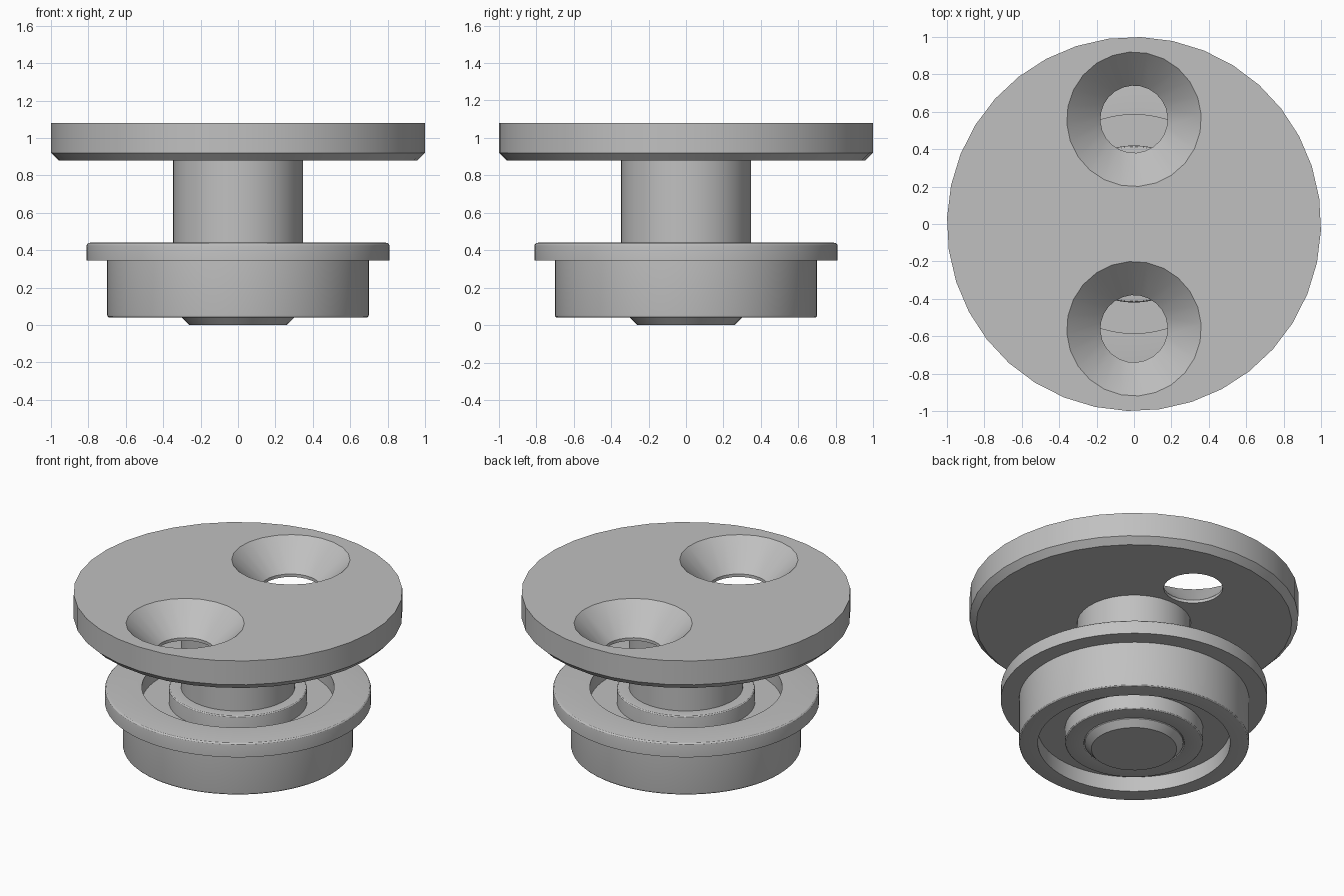
import bpy
import bmesh
from math import cos, sin, radians, tau
from mathutils import Vector

if "Cube" in bpy.data.objects:
    bpy.data.objects.remove(bpy.data.objects["Cube"], do_unlink=True)

GREY = (0.53, 0.53, 0.53, 1)
metal = bpy.data.materials.new("grey metal")
metal.use_nodes = True
metal.diffuse_color = GREY
metal.node_tree.nodes["Principled BSDF"].inputs["Base Color"].default_value = GREY


def fillet(profile, steps=3):
    """Round each (radius, height, rounding) corner of a closed profile."""
    points = []
    for i, (r, z, size) in enumerate(profile):
        corner = Vector((r, z))
        if not size:
            points.append(corner)
            continue
        before = Vector(profile[i - 1][:2])
        after = Vector(profile[(i + 1) % len(profile)][:2])
        start = corner + (before - corner).normalized() * size
        end = corner + (after - corner).normalized() * size
        for k in range(steps + 1):
            t = k / steps
            points.append(start * (1 - t) ** 2 + corner * 2 * t * (1 - t) + end * t ** 2)
    return points


def lathe(name, points, sides, ring=False, turn=0, centre_y=0):
    """Turn a profile round z: a hollow ring, or a solid with flat ends."""
    bm = bmesh.new()
    loops = []
    for r, z in points:
        angles = [radians(turn) + tau * k / sides for k in range(sides)]
        loops.append([bm.verts.new((r * cos(a), r * sin(a) + centre_y, z)) for a in angles])
    pairs = list(zip(loops, loops[1:]))
    if ring:
        pairs.append((loops[-1], loops[0]))
    else:
        bm.faces.new(loops[0])
        bm.faces.new(loops[-1])
    for low, high in pairs:
        for k in range(sides):
            n = (k + 1) % sides
            bm.faces.new((low[k], low[n], high[n], high[k]))
    bmesh.ops.recalc_face_normals(bm, faces=bm.faces)
    mesh = bpy.data.meshes.new(name)
    bm.to_mesh(mesh)
    bm.free()
    mesh.materials.append(metal)
    obj = bpy.data.objects.new(name, mesh)
    bpy.context.collection.objects.link(obj)
    return obj


def activate(obj):
    bpy.ops.object.select_all(action="DESELECT")
    obj.select_set(True)
    bpy.context.view_layer.objects.active = obj


# Mounting plate with a chamfered lower rim
plate = lathe("mounting_plate", [(0.96, 0.88), (1, 0.92), (1, 1.08)], 36, turn=8)

# Two countersunk screw holes through the plate
for side in (-1, 1):
    cutter = lathe("screw_hole_cutter",
                   [(0.18, 0.8), (0.18, 0.9), (0.36, 1.08), (0.38, 1.1)],
                   24, turn=4, centre_y=side * 0.56)
    cutter.hide_render = True
    cut = plate.modifiers.new("screw hole", "BOOLEAN")
    cut.operation = "DIFFERENCE"
    cut.solver = "EXACT"
    cut.object = cutter
    activate(plate)
    bpy.ops.object.modifier_apply(modifier=cut.name)
    bpy.data.objects.remove(cutter, do_unlink=True)

# Stepped post: thick shoulder, thin journal, chamfered tip
post = lathe("post", [(0.26, 0), (0.3, 0.04), (0.3, 0.44), (0.347, 0.44), (0.347, 0.89)],
             36, turn=8)

# Flanged bearing: outer race, inner race and recessed shield
outer_race = lathe("outer_race", fillet([
    (0.585, 0.04, 0), (0.7, 0.04, 0.015), (0.7, 0.345, 0),
    (0.81, 0.345, 0), (0.81, 0.44, 0.02), (0.585, 0.44, 0)]), 64, ring=True)
inner_race = lathe("inner_race", fillet([
    (0.3, 0.04, 0.015), (0.42, 0.04, 0.015),
    (0.42, 0.44, 0.015), (0.3, 0.44, 0.015)]), 64, ring=True)
shield = lathe("shield", [(0.4, 0.14), (0.6, 0.14), (0.6, 0.34), (0.4, 0.34)], 64, ring=True)

# Smooth round walls, crisp edges
for part in (plate, post, outer_race, inner_race, shield):
    activate(part)
    bpy.ops.object.shade_smooth_by_angle(angle=radians(32))
